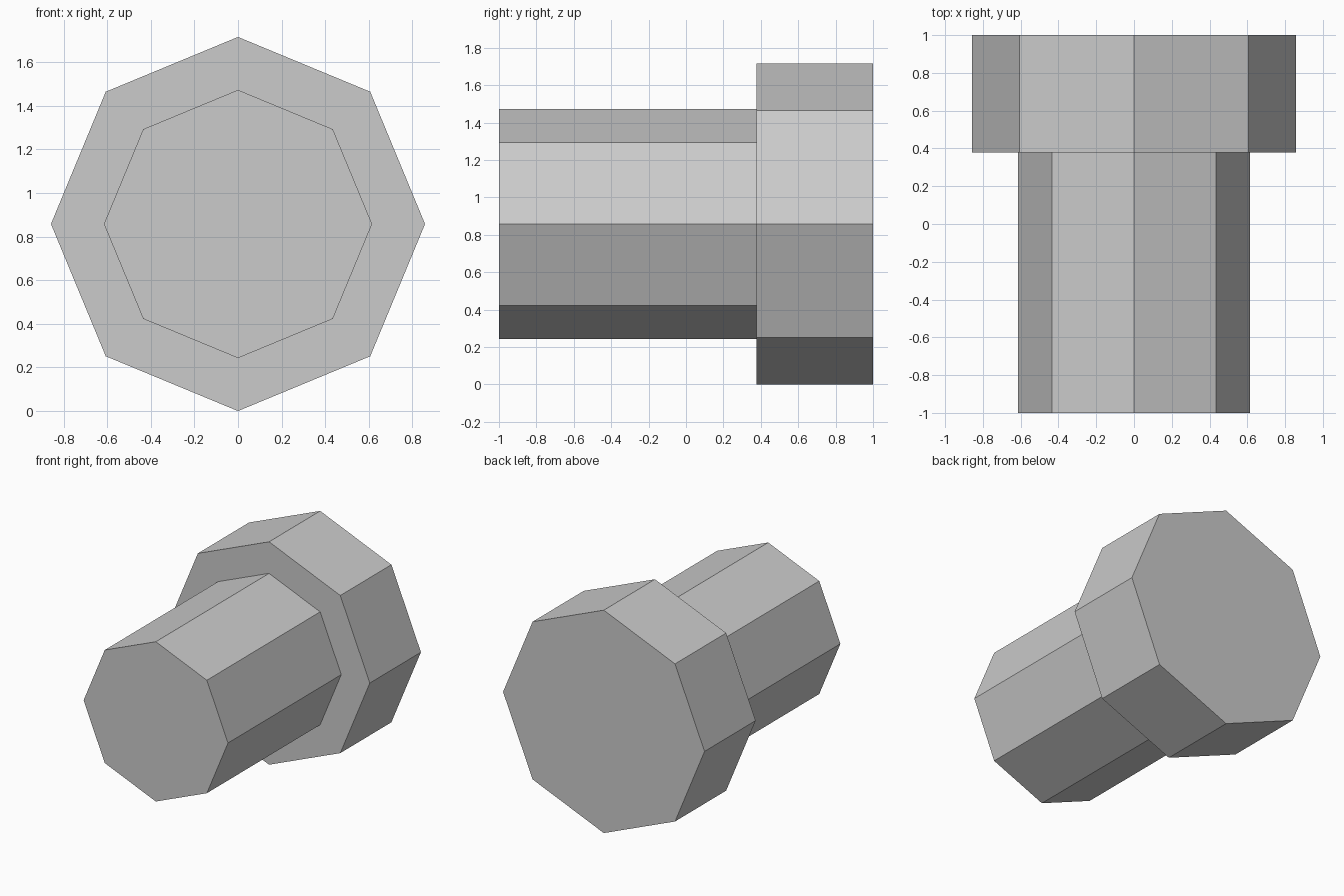
import bpy
import bmesh
from math import pi
from mathutils import Matrix, Vector

if "Cube" in bpy.data.objects:
    bpy.data.objects.remove(bpy.data.objects["Cube"], do_unlink=True)

SIDES = 8
HEAD_RADIUS, SHAFT_RADIUS = 0.858, 0.615
FRONT, SHOULDER, BACK = -1.0, 0.378, 1.0

# Plain grey
grey = bpy.data.materials.new("grey")
grey.use_nodes = True
colour = (0.6, 0.6, 0.6, 1.0)
grey.diffuse_color = colour
grey.node_tree.nodes["Principled BSDF"].inputs["Base Color"].default_value = colour

bm = bmesh.new()

# Octagonal head, lying along y with a corner at the top
centre = Vector((0, (SHOULDER + BACK) / 2, HEAD_RADIUS))
bmesh.ops.create_cone(
    bm, cap_ends=True, segments=SIDES, radius1=HEAD_RADIUS, radius2=HEAD_RADIUS,
    depth=BACK - SHOULDER,
    matrix=Matrix.Translation(centre) @ Matrix.Rotation(pi / 2, 4, "X"))
bm.normal_update()

# Shoulder ring around the shaft root
cap = min(bm.faces, key=lambda f: f.normal.y)
ring = bmesh.ops.extrude_discrete_faces(bm, faces=[cap])["faces"][0]
axis = Vector((0, SHOULDER, HEAD_RADIUS))
bmesh.ops.scale(bm, vec=Vector((1, 1, 1)) * (SHAFT_RADIUS / HEAD_RADIUS),
                space=Matrix.Translation(-axis), verts=ring.verts[:])

# Shaft drawn out to the front
end = bmesh.ops.extrude_discrete_faces(bm, faces=[ring])["faces"][0]
bmesh.ops.translate(bm, vec=(0, FRONT - SHOULDER, 0), verts=end.verts[:])
bmesh.ops.recalc_face_normals(bm, faces=bm.faces[:])

mesh = bpy.data.meshes.new("octagonal_bolt")
bm.to_mesh(mesh)
bm.free()
mesh.materials.append(grey)
bolt = bpy.data.objects.new("octagonal_bolt", mesh)
bpy.context.collection.objects.link(bolt)
